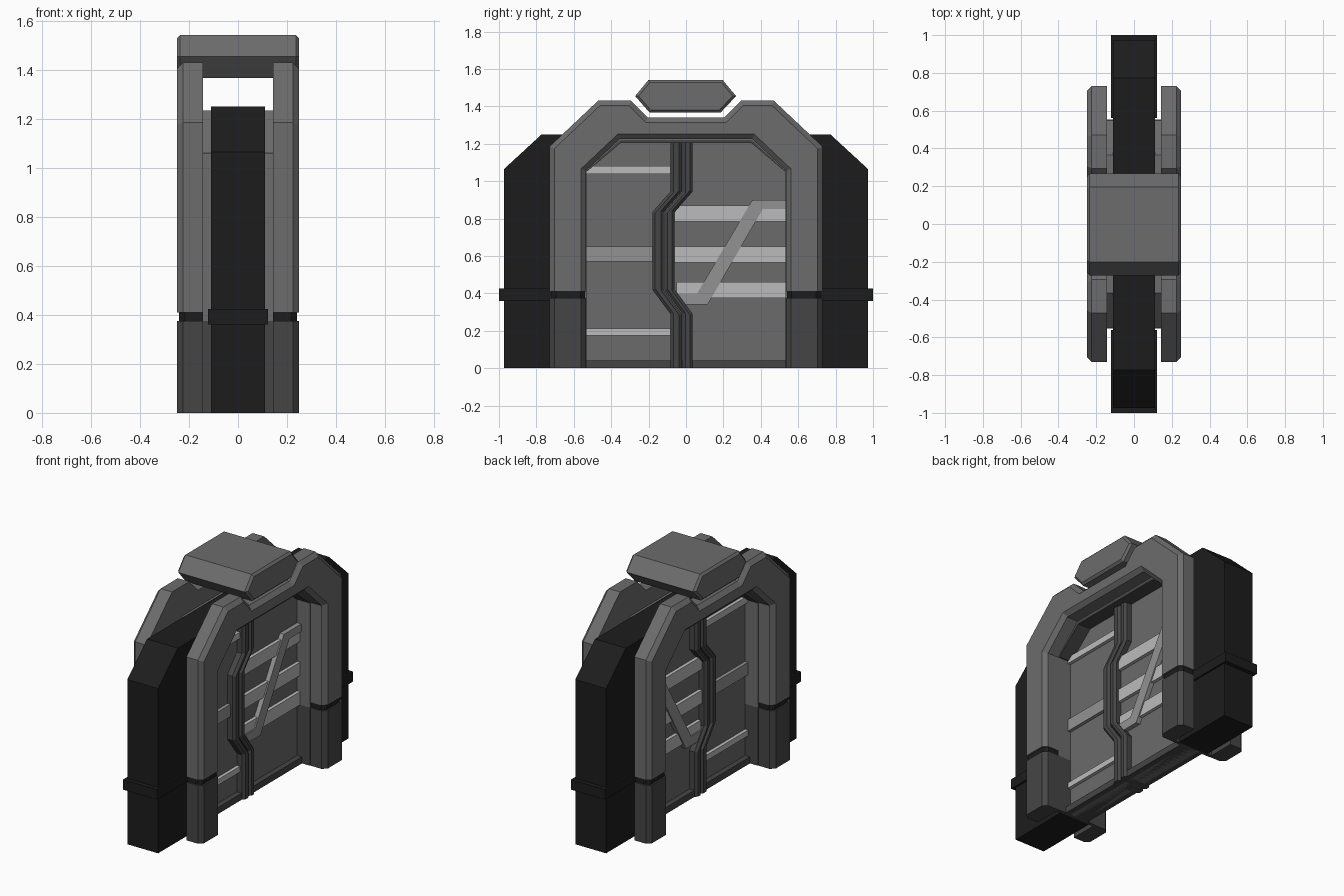
import bpy, bmesh

if "Cube" in bpy.data.objects:
    bpy.data.objects.remove(bpy.data.objects["Cube"])


def material(name, v):
    m = bpy.data.materials.new(name)
    m.diffuse_color = (v, v, v, 1)
    m.use_nodes = True
    m.node_tree.nodes["Principled BSDF"].inputs["Base Color"].default_value = m.diffuse_color
    return m


FRAME = material("frame grey", 0.15)
PANEL = material("panel grey", 0.145)
DARK = material("dark grey", 0.06)
WALL = material("wall black", 0.012)
BAR = material("bar light grey", 0.5)
BRACE = material("brace grey", 0.29)


def slab(name, pts, x0, x1, mat, bevel=0.0, skip_z=()):
    """Extrude a (y, z) outline from x0 to x1 and chamfer its outward rims."""
    bm = bmesh.new()
    a = [bm.verts.new((x0, y, z)) for y, z in pts]
    b = [bm.verts.new((x1, y, z)) for y, z in pts]
    bm.faces.new(a)
    bm.faces.new(b)
    n = len(pts)
    for i in range(n):
        j = (i + 1) % n
        bm.faces.new((a[i], a[j], b[j], b[i]))
    bmesh.ops.recalc_face_normals(bm, faces=bm.faces[:])
    if bevel:
        outer = max(abs(x0), abs(x1)) - 1e-5
        rim = []
        for e in bm.edges:
            p, q = (v.co for v in e.verts)
            flat_end = abs(p.z - q.z) < 1e-5 and any(abs(p.z - s) < 1e-4 for s in skip_z)
            if p.x * q.x > 0 and min(abs(p.x), abs(q.x)) > outer and not flat_end:
                rim.append(e)
        bmesh.ops.bevel(bm, geom=rim, offset=bevel, segments=1, affect='EDGES')
    me = bpy.data.meshes.new(name)
    bm.to_mesh(me)
    bm.free()
    me.materials.append(mat)
    ob = bpy.data.objects.new(name, me)
    bpy.context.collection.objects.link(ob)
    return ob


def rect(y0, y1, z0, z1):
    return [(y0, z0), (y1, z0), (y1, z1), (y0, z1)]


def arch(half):
    """Mirror the +y half outline (bottom to top) into a full path."""
    return list(half) + [(-y, z) for y, z in reversed(half)]


def ring(outer, inner):
    return arch(outer) + list(reversed(arch(inner)))


# Wall behind the door frame, and its side bands
slab("wall", ring([(0.973, 0), (0.973, 1.065), (0.772, 1.25)],
                  [(0.55, 0), (0.55, 1.07), (0.37, 1.215)]), -0.11, 0.11, WALL)
for s, side in ((1, "left"), (-1, "right")):
    slab("wall_band_" + side, rect(s * 0.56, s * 1.0, 0.36, 0.425), -0.122, 0.122, WALL)

# Thick frame arch on both faces, with separate feet and recessed grooves
CUT0, CUT1 = 0.375, 0.41
for sx, face in ((1, "front"), (-1, "rear")):
    slab("frame_arch_" + face,
         ring([(0.73, CUT1), (0.73, 1.185), (0.47, 1.43), (0.295, 1.43), (0.205, 1.34)],
              [(0.535, CUT1), (0.535, 1.055), (0.355, 1.225)]),
         sx * 0.142, sx * 0.25, FRAME, 0.026, (CUT1,))
    for sy, side in ((1, "a"), (-1, "b")):
        slab("frame_foot_%s_%s" % (face, side), rect(sy * 0.535, sy * 0.73, 0, CUT0),
             sx * 0.142, sx * 0.25, DARK, 0.026, (0, CUT0))
        slab("frame_groove_%s_%s" % (face, side), rect(sy * 0.54, sy * 0.72, CUT0, CUT1),
             sx * 0.142, sx * 0.24, WALL, 0.024, (CUT0, CUT1))

# Inner jambs in two colours, and the lintel with its dark lining
for sy, side in ((1, "left"), (-1, "right")):
    slab("jamb_upper_" + side, rect(sy * 0.532, sy * 0.552, CUT0, 1.06), -0.143, 0.143, FRAME)
    slab("jamb_lower_" + side, rect(sy * 0.532, sy * 0.552, 0, CUT0), -0.143, 0.143, DARK)
slab("lintel", ring([(0.552, 1.055), (0.365, 1.235)], [(0.532, 1.055), (0.352, 1.22)]),
     -0.143, 0.143, FRAME)
slab("lintel_lining", ring([(0.533, 1.055), (0.353, 1.222)], [(0.525, 1.055), (0.348, 1.205)]),
     -0.143, 0.143, DARK)

# Floating cap above the frame
slab("cap", [(-0.195, 1.367), (0.185, 1.367), (0.268, 1.455), (0.195, 1.542),
             (-0.2, 1.542), (-0.272, 1.455)], -0.25, 0.25, FRAME, 0.014)

# Door panel and bottom rail
slab("door_panel", arch([(0.545, 0), (0.545, 1.055), (0.36, 1.22)]), -0.05, 0.05, PANEL)
slab("door_sill", rect(-0.54, 0.54, 0, 0.042), -0.085, 0.085, DARK)


# Zigzag seam: one raised edge strip for each door leaf
def seam(y):
    return [(y, 0.0), (y, 0.29), (y - 0.097, 0.42), (y - 0.097, 0.835), (y, 0.945), (y, 1.215)]


def strip(y0, y1):
    return seam(y0) + seam(y1)[::-1]


slab("leaf_edge_a", strip(-0.083, -0.022), -0.1, 0.1, DARK, 0.015, (0, 1.215))
slab("leaf_edge_b", strip(-0.018, 0.036), -0.1, 0.1, DARK, 0.015, (0, 1.215))

# Horizontal bars on both leaves
for i, (y0, y1, z0, z1, m) in enumerate((
        (-0.54, -0.075, 1.038, 1.08, BAR), (-0.54, -0.16, 0.57, 0.65, BRACE),
        (-0.54, -0.075, 0.175, 0.212, BAR), (-0.08, 0.54, 0.785, 0.87, BAR),
        (-0.08, 0.54, 0.565, 0.65, BAR), (-0.05, 0.54, 0.375, 0.46, BAR))):
    slab("door_bar_%d" % (i + 1), rect(y0, y1, z0, z1), -0.072, 0.072, m)

# Cranked diagonal brace
slab("door_brace", [(-0.045, 0.4), (0.06, 0.4), (0.355, 0.9), (0.54, 0.9), (0.54, 0.85),
                    (0.41, 0.85), (0.115, 0.34), (-0.01, 0.34)], -0.08, 0.08, BRACE)
